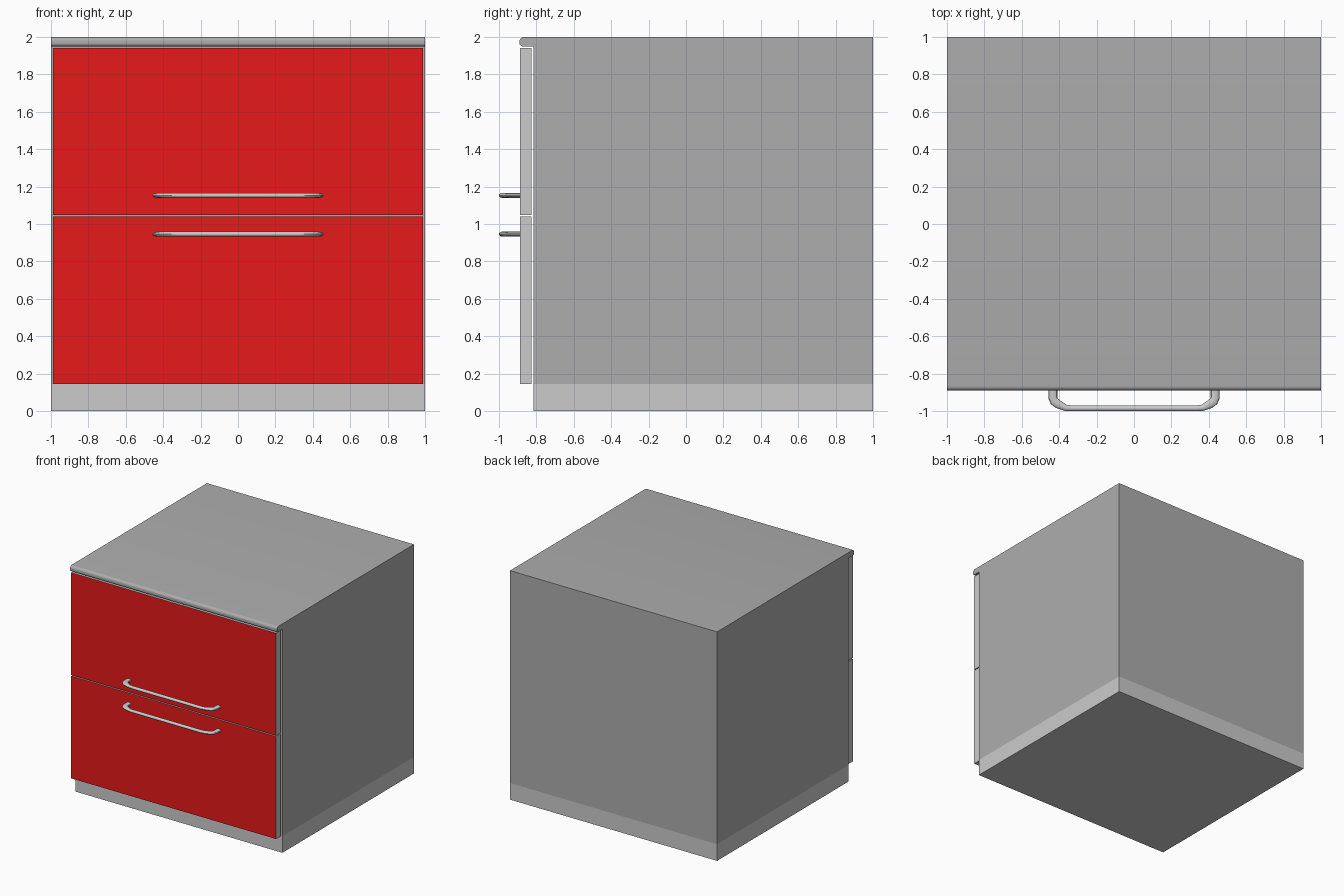
import bpy, bmesh, math
from mathutils import Vector

if "Cube" in bpy.data.objects:
    bpy.data.objects.remove(bpy.data.objects["Cube"])


def material(name, rgb):
    m = bpy.data.materials.new(name)
    m.diffuse_color = (*rgb, 1)
    m.use_nodes = True
    m.node_tree.nodes["Principled BSDF"].inputs["Base Color"].default_value = m.diffuse_color
    return m


RED = material("red_front", (0.8, 0.01, 0.01))
LIGHT = material("light_grey", (0.7, 0.7, 0.7))
DARK = material("dark_grey", (0.42, 0.42, 0.42))


def finish(name, bm, mats, smooth=False):
    bmesh.ops.recalc_face_normals(bm, faces=bm.faces[:])
    me = bpy.data.meshes.new(name)
    bm.to_mesh(me)
    bm.free()
    for m in mats:
        me.materials.append(m)
    ob = bpy.data.objects.new(name, me)
    bpy.context.collection.objects.link(ob)
    if smooth:
        bpy.ops.object.select_all(action='DESELECT')
        ob.select_set(True)
        bpy.context.view_layer.objects.active = ob
        bpy.ops.object.shade_smooth_by_angle(angle=math.radians(35))
    return ob


def box(name, lo, hi, mats):
    bm = bmesh.new()
    bmesh.ops.create_cube(bm, size=1)
    for v in bm.verts:
        v.co = Vector([(a + b) / 2 + c * (b - a) for a, b, c in zip(lo, hi, v.co)])
    bm.normal_update()
    # the last material goes on the front face
    for f in bm.faces:
        f.material_index = len(mats) - 1 if f.normal.y < -0.9 else 0
    return finish(name, bm, mats)


# Carcass and worktop: one side profile with a rounded front lip
def arc(cy, cz, r, a0, a1, n=6):
    angles = [math.radians(a0 + (a1 - a0) * i / n) for i in range(n + 1)]
    return [(cy + r * math.cos(a), cz + r * math.sin(a)) for a in angles]


profile = [(1, 0.145), (1, 2)]
profile += arc(-0.867, 1.977, 0.023, 90, 180) + arc(-0.874, 1.966, 0.016, 180, 270)
profile += [(-0.815, 1.95), (-0.815, 0.145)]
bm = bmesh.new()
face = bm.faces.new([bm.verts.new((-1, y, z)) for y, z in profile])
ext = bmesh.ops.extrude_face_region(bm, geom=[face], use_keep_orig=True)
bmesh.ops.translate(bm, vec=(2, 0, 0),
                    verts=[g for g in ext["geom"] if isinstance(g, bmesh.types.BMVert)])
finish("carcass_and_worktop", bm, [DARK], True)

# Plinth
box("plinth", (-1, -0.815, 0), (1, 1, 0.145), [LIGHT])

# Drawer fronts
for name, z0, z1 in (("lower", 0.145, 1.04), ("upper", 1.048, 1.942)):
    box(name + "_drawer_front", (-0.99, -0.887, z0), (0.99, -0.825, z1), [LIGHT, RED])


# Bow handles: oval sections swept along a mirrored path, thicker at the legs
def handle(name, z, sides=12, half_height=0.013):
    half = [(-0.434, -0.885, 0.024), (-0.434, -0.93, 0.024), (-0.426, -0.948, 0.024),
            (-0.405, -0.964, 0.023), (-0.365, -0.983, 0.017), (-0.33, -0.985, 0.015)]
    path = half + [(-x, y, w) for x, y, w in reversed(half)]
    bm = bmesh.new()
    rings = []
    for i, (x, y, w) in enumerate(path):
        a, b = path[max(i - 1, 0)], path[min(i + 1, len(path) - 1)]
        t = Vector((b[0] - a[0], b[1] - a[1])).normalized()
        if i in (0, len(path) - 1):
            t = Vector((0, -1 if i == 0 else 1))
        ring = []
        for k in range(sides):
            q = 2 * math.pi * k / sides
            c = w * math.cos(q)
            ring.append(bm.verts.new((x - t.y * c, y + t.x * c,
                                      z + half_height * math.sin(q))))
        rings.append(ring)
    for r, s in zip(rings, rings[1:]):
        for k in range(sides):
            j = (k + 1) % sides
            bm.faces.new((r[k], r[j], s[j], s[k]))
    bm.faces.new(rings[0])
    bm.faces.new(rings[-1])
    finish(name, bm, [LIGHT], True)


handle("lower_handle", 0.946)
handle("upper_handle", 1.153)
